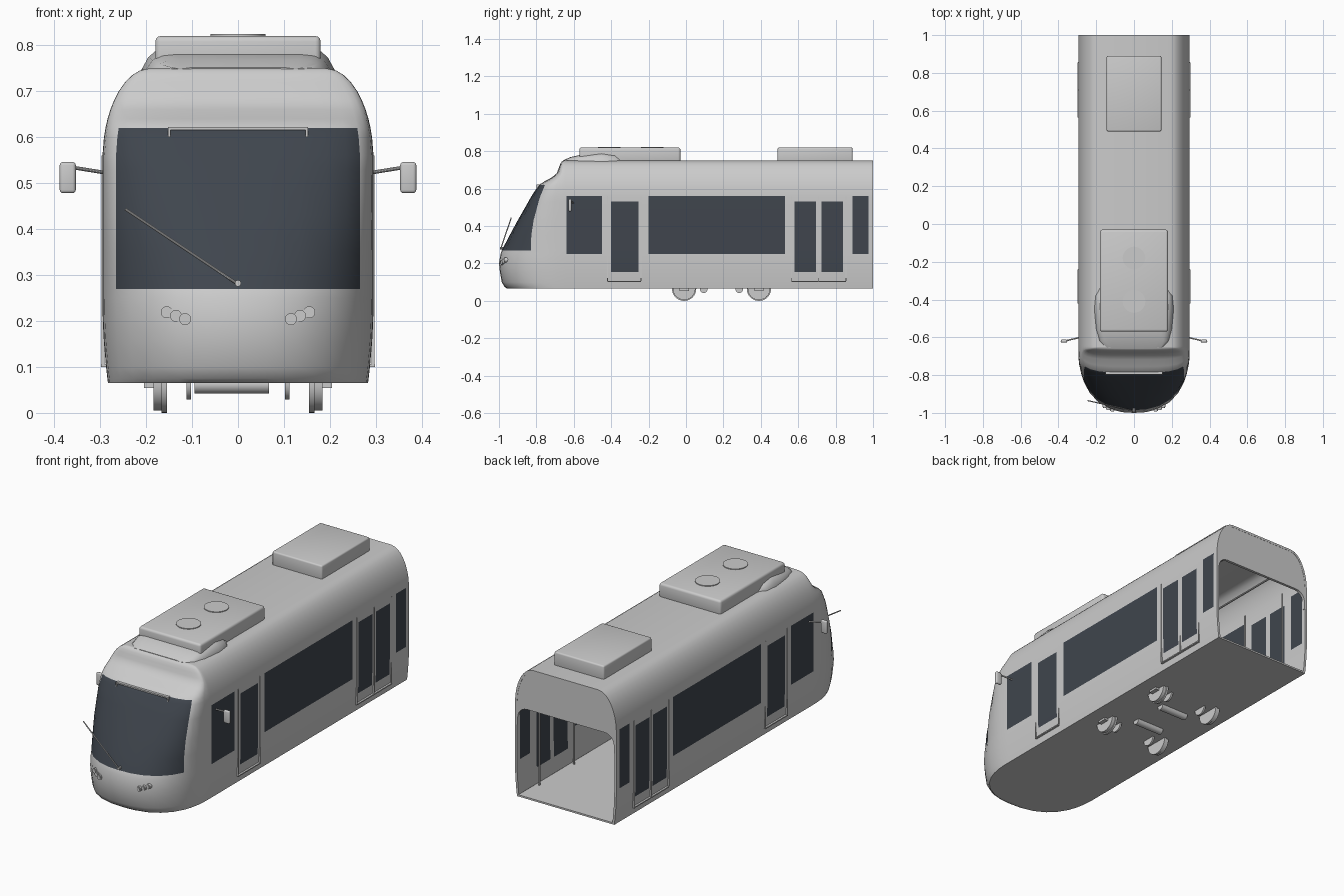
import bpy, bmesh, math
from mathutils import Vector

cube = bpy.data.objects.get("Cube")
if cube:
    bpy.data.objects.remove(cube, do_unlink=True)


def material(name, rgb):
    m = bpy.data.materials.new(name)
    m.use_nodes = True
    col = (*rgb, 1.0)
    m.diffuse_color = col
    m.node_tree.nodes["Principled BSDF"].inputs["Base Color"].default_value = col
    return m


GREY = material("light grey paint", (0.6, 0.6, 0.6))
GLASS = material("dark glass", (0.05, 0.06, 0.075))


def finish(name, bm, mats=(GREY,), bevel=0, solidify=0, angle=35):
    """Turn a bmesh into a named, shaded object."""
    bmesh.ops.recalc_face_normals(bm, faces=bm.faces)
    me = bpy.data.meshes.new(name)
    bm.to_mesh(me)
    bm.free()
    for m in mats:
        me.materials.append(m)
    ob = bpy.data.objects.new(name, me)
    bpy.context.collection.objects.link(ob)
    bpy.ops.object.select_all(action="DESELECT")
    ob.select_set(True)
    bpy.context.view_layer.objects.active = ob
    if solidify:
        mod = ob.modifiers.new("shell", "SOLIDIFY")
        mod.thickness, mod.offset = solidify, -1
    if bevel:
        mod = ob.modifiers.new("soft edges", "BEVEL")
        mod.width, mod.segments = bevel, 3
    for mod in list(ob.modifiers):
        bpy.ops.object.modifier_apply(modifier=mod.name)
    bpy.ops.object.shade_smooth_by_angle(angle=math.radians(angle))
    return ob


def box(name, lo, hi, bevel=0):
    bm = bmesh.new()
    bmesh.ops.create_cube(bm, size=1)
    for v in bm.verts:
        v.co = Vector((a + b) / 2 + c * abs(b - a) for a, b, c in zip(lo, hi, v.co))
    return finish(name, bm, bevel=bevel)


def rod(name, p, q, r, sides=10):
    p, q = Vector(p), Vector(q)
    bm = bmesh.new()
    bmesh.ops.create_cone(bm, cap_ends=True, segments=sides, radius1=r, radius2=r,
                          depth=(q - p).length)
    bm.transform((q - p).to_track_quat("Z", "Y").to_matrix().to_4x4())
    bmesh.ops.translate(bm, verts=bm.verts, vec=(p + q) / 2)
    return finish(name, bm)


def prism(name, points, vec):
    bm = bmesh.new()
    face = bm.faces.new([bm.verts.new(p) for p in points])
    ext = bmesh.ops.extrude_face_region(bm, geom=[face], use_keep_orig=True)
    bmesh.ops.translate(bm, vec=vec, verts=[e for e in ext["geom"]
                                            if isinstance(e, bmesh.types.BMVert)])
    return finish(name, bm)


# Body shape: half width and nose position at each height
NOSE = [(.065, -.955), (.075, -.97), (.1, -.985), (.155, -.995), (.2, -1), (.25, -.992),
        (.27, -.985), (.35, -.943), (.43, -.9), (.53, -.843), (.56, -.826), (.6, -.8),
        (.62, -.787), (.64, -.755), (.66, -.718), (.68, -.693), (.7, -.684),
        (.72, -.677), (.735, -.671), (.745, -.664), (.75, -.655)]
BASE, ROOF, CURVE = .065, .75, -.65


def half_width(z):
    if z > .55:
        return .19 + .105 * math.sqrt(max(0, 1 - ((z - .55) / .2) ** 2))
    return .295 - .012 * (max(0, .25 - z) / .185) ** 2


def nose_y(z, s):
    """Surface y at height z and width fraction s."""
    for (z0, y0), (z1, y1) in zip(NOSE, NOSE[1:]):
        if z <= z1:
            y = y0 + (y1 - y0) * (z - z0) / (z1 - z0)
            break
    p = 2.4 + 1.5 * min(1, max(0, (z - .27) / .35))
    return CURVE + (y - CURVE) * max(0, 1 - abs(s) ** p) ** (1 / p)


# Side glazing: start, end, bottom, top
PANES = [(-.64, -.45, .25, .56), (-.2, .53, .25, .56), (.89, .975, .25, .56),
         (-.4, -.255, .155, .53), (.58, .695, .155, .53), (.725, .84, .155, .53)]


def is_glass(c):
    if c.y > CURVE:
        return abs(c.x) > .27 and any(a < c.y < b and lo < c.z < hi for a, b, lo, hi in PANES)
    s = abs(c.x) / half_width(c.z)
    return .27 < c.z < .62 and s < (.9 if c.z < .6 else .85)


# Body shell lofted from stacked plan outlines
stations = sorted({1.0} | {y for p in PANES for y in p[:2]}, reverse=True)
steps = [1, .997, .985, .95, .9, .8, .65, .45, .22]
bm = bmesh.new()
rings = []
for z, _ in NOSE:
    w = half_width(z)
    side = [(w, y) for y in stations] + [(w * s, nose_y(z, s)) for s in steps]
    ring = side + [(0, nose_y(z, 0))] + [(-x, y) for x, y in reversed(side)]
    rings.append([bm.verts.new((x, y, z)) for x, y in ring])
n = len(rings[0])
for a, b in zip(rings, rings[1:]):
    for i in range(n - 1):
        bm.faces.new((a[i], a[i + 1], b[i + 1], b[i]))
for ring in (rings[0], rings[-1]):
    for i in range(n // 2):
        bm.faces.new(list(dict.fromkeys((ring[i], ring[i + 1], ring[n - 2 - i], ring[n - 1 - i]))))
for f in bm.faces:
    f.material_index = int(is_glass(f.calc_center_median()))
finish("body_shell", bm, (GREY, GLASS), solidify=.012)

# Rear header panel above the open end
levels = [.44 + .31 * i / 16 for i in range(17)]
outer = [(half_width(z) - .001, z - .001) for z in levels]
arch = [(.225 + .055 * math.cos(t), .48 + .055 * math.sin(t))
        for t in (math.pi / 2 * i / 6 for i in range(7))]
half = [(.28, .44)] + arch
outline = outer + [(-x, z) for x, z in reversed(outer)]
outline += [(-x, z) for x, z in half] + list(reversed(half))
prism("rear_header", [(x, .985, z) for x, z in outline], (0, .014, 0))

# Roof equipment
box("front_roof_unit", (-.18, -.57, .74), (.18, -.03, .82), .012)
box("rear_roof_unit", (-.145, .49, .74), (.145, .89, .82), .008)
for y in (-.18, -.41):
    rod("roof_fan_cover", (0, y, .81), (0, y, .824), .06, 32)

# Roof fairing
FAIRING = [(-.657, .15, .751), (-.62, .185, .768), (-.56, .2, .782), (-.45, .21, .793),
           (-.38, .203, .786), (-.335, .18, .751)]
bm = bmesh.new()
rows = []
for y, w, top in FAIRING:
    half = [(w, .735), (w, .747), (w * .93, .75 + (top - .75) * .55), (w * .84, top - .003),
            (w * .7, top)]
    rows.append([bm.verts.new((x, y, z)) for x, z in half + [(-x, z) for x, z in reversed(half)]])
for a, b in zip(rows, rows[1:]):
    for i in range(len(a) - 1):
        bm.faces.new((a[i], a[i + 1], b[i + 1], b[i]))
bm.faces.new(rows[0])
bm.faces.new(rows[-1])
finish("roof_fairing", bm, angle=50)

# Windscreen wiper and sign bracket
rod("wiper_arm", (0, -.99, .28), (-.245, -.935, .443), .003)
rod("wiper_pivot", (0, -.995, .282), (0, -.965, .282), .007)
box("sign_bracket", (-.15, -.797, .615), (.15, -.775, .622))
for s in (-1, 1):
    box("bracket_end", (s * .147, -.8, .6), (s * .152, -.765, .622))

for s in (-1, 1):
    # Headlights
    for x, z in ((.115, .204), (.135, .211), (.155, .219)):
        y = nose_y(z, x / half_width(z))
        rod("headlight", (s * x, y - .006, z), (s * x, y + .02, z), .013, 20)
        rod("headlight_lens", (s * x, y - .009, z), (s * x, y, z), .008, 16)

    # Wing mirrors
    rod("mirror_arm", (s * .285, -.6, .522), (s * .36, -.618, .534), .004)
    box("mirror", (s * .353, -.628, .478), (s * .388, -.612, .546), .007)

    # Door seams, sills and inner grab poles
    for a, b in ((-.42, -.24), (.565, .855)):
        box("door_sill", (s * .285, a, .1), (s * .298, b, .106))
        for y in (a, b):
            box("door_seam", (s * .29, y - .002, .106), (s * .297, y + .002, .56))
            rod("grab_pole", (s * .255, y, .075), (s * .255, y, .58), .005)
    box("door_centre_seam", (s * .29, .708, .106), (s * .297, .712, .56))

    # Cabin fittings
    rod("ceiling_rail", (s * .15, -.5, .62), (s * .15, .9, .62), .005)
    box("bench_seat", (s * .14, -.15, .15), (s * .275, .0, .18), .006)
    box("bench_back", (s * .14, -.17, .15), (s * .275, -.15, .3), .006)
    box("bench_base", (s * .17, -.13, .07), (s * .26, -.03, .15))

    # Running gear: wheels, flanges, brake discs and axle boxes
    for y0 in (-.01, .39):
        for name, r, x, t in (("wheel_tread", .06, .165, .019), ("wheel_flange", .065, .155, .011),
                              ("brake_disc", .036, .102, .01)):
            arc = [math.pi * (1 + i / 20) for i in range(21)]
            pts = [(s * x, y0 + r * math.cos(t), .065 + r * math.sin(t)) for t in arc]
            prism(name, [(s * x, y0 + r, .068)] + [(s * x, y0 - r, .068)] + pts[:], (s * t, 0, 0))
        box("axle_box", (s * .183, y0 - .025, .054), (s * .205, y0 + .025, .068))

box("driver_desk", (-.2, -.78, .07), (.2, -.69, .28), .01)

# Traction motors under the floor
for y in (.095, .285):
    rod("traction_motor", (-.095, y, .062), (.067, y, .062), .02, 20)
